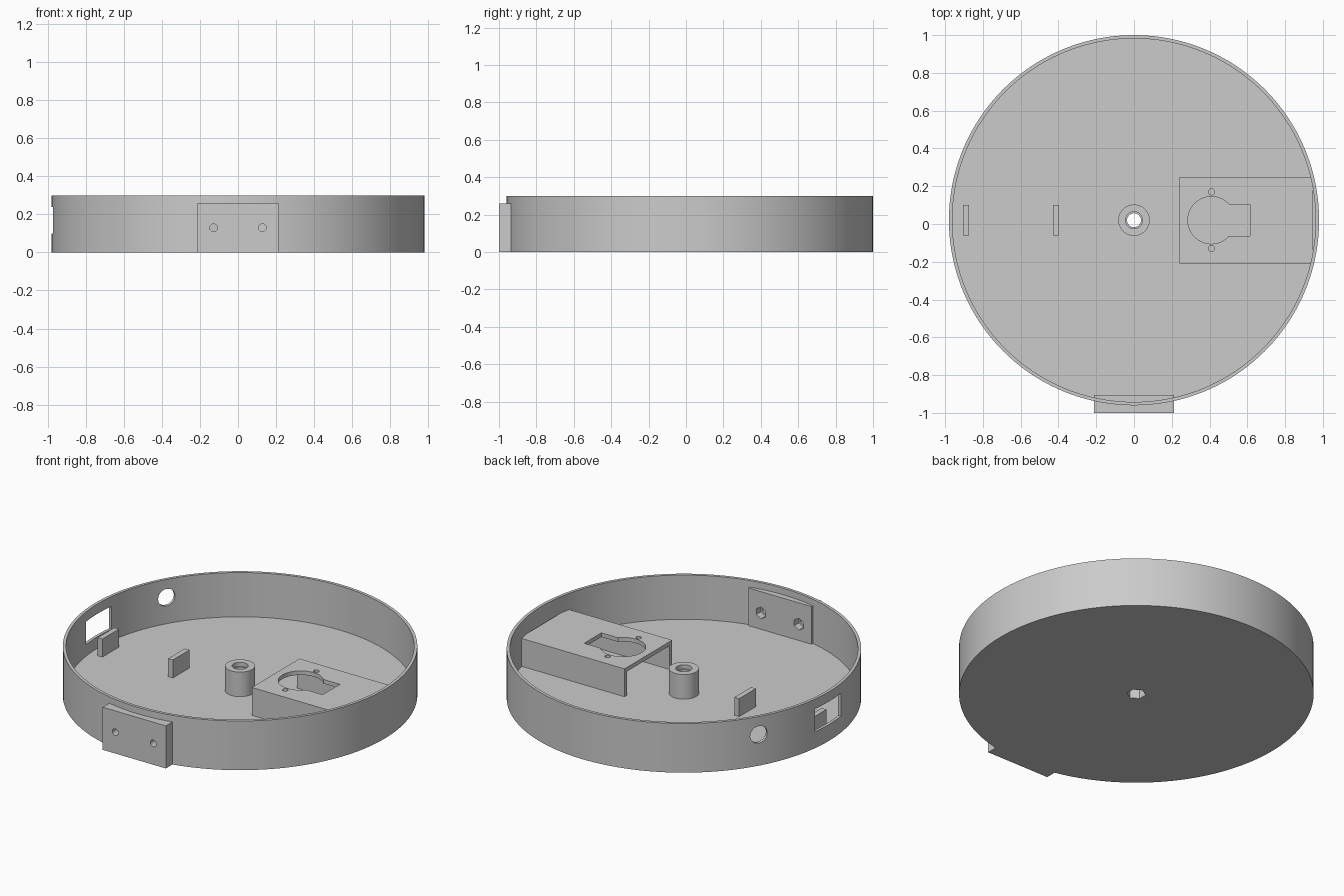
import bpy, math
from mathutils import Matrix, Vector

cube = bpy.data.objects.get("Cube")
if cube:
    bpy.data.objects.remove(cube, do_unlink=True)

grey = bpy.data.materials.new("plain_grey")
grey.use_nodes = True
colour = (0.6, 0.6, 0.6, 1)
grey.diffuse_color = colour
grey.node_tree.nodes["Principled BSDF"].inputs["Base Color"].default_value = colour

CY = 0.02          # centre of the round tray
R_OUT, R_IN = 0.98, 0.962
HEIGHT, FLOOR = 0.30, 0.03


def finish(ob, name):
    ob.name = ob.data.name = name
    ob.data.materials.clear()
    ob.data.materials.append(grey)
    return ob


def box(name, x, y, z):
    """Box from (min, max) pairs."""
    bpy.ops.mesh.primitive_cube_add(size=1)
    ob = bpy.context.object
    lo, hi = Vector((x[0], y[0], z[0])), Vector((x[1], y[1], z[1]))
    ob.data.transform(Matrix.Translation((lo + hi) / 2) @ Matrix.Diagonal((*(hi - lo), 1)))
    return finish(ob, name)


def cyl(name, r, start, end, sides=48, turn=0.0):
    """Cylinder or prism running between two points."""
    start, end = Vector(start), Vector(end)
    axis = end - start
    bpy.ops.mesh.primitive_cylinder_add(vertices=sides, radius=r, depth=axis.length)
    ob = bpy.context.object
    aim = Vector((0, 0, 1)).rotation_difference(axis).to_matrix().to_4x4()
    ob.data.transform(Matrix.Translation((start + end) / 2) @ aim @ Matrix.Rotation(turn, 4, 'Z'))
    return finish(ob, name)


def cut(targets, cutter, operation='DIFFERENCE'):
    """Apply one boolean to every target, then drop the cutter."""
    cutter.hide_render = True
    for ob in targets:
        bpy.context.view_layer.objects.active = ob
        mod = ob.modifiers.new("cut", 'BOOLEAN')
        mod.operation, mod.object, mod.solver = operation, cutter, 'EXACT'
        bpy.ops.object.modifier_apply(modifier=mod.name)
    bpy.data.objects.remove(cutter, do_unlink=True)


# Round tray with a floor and a thin rim
tray = cyl("tray", R_OUT, (0, CY, 0), (0, CY, HEIGHT), 160)
cut([tray], cyl("cavity", R_IN, (0, CY, FLOOR), (0, CY, HEIGHT + 0.1), 160))

# Rectangular window and round cable hole in the rim
cut([tray], box("window", (-1.1, -0.92), (CY - 0.125, CY + 0.125), (0.10, 0.24)))
a = math.radians(150)
way = Vector((math.cos(a), math.sin(a), 0))
hole = Vector((0, CY, 0.19))
cut([tray], cyl("cable_hole", 0.052, hole + way * 0.85, hole + way * 1.1))

# Front mounting block with two screw holes and hexagonal nut pockets
block = box("mounting_block", (-0.213, 0.213), (-1, -0.905), (0, 0.26))
for x in (-0.128, 0.128):
    cut([tray, block], cyl("screw_hole", 0.02, (x, -1.1, 0.13), (x, -0.8, 0.13), 32))
    cut([tray, block], cyl("nut_pocket", 0.036, (x, -0.95, 0.13), (x, -0.8, 0.13), 6))

# Central hub: bore, shallow top recess and hexagonal pocket below
hub = cyl("hub", 0.083, (0, CY, 0.02), (0, CY, 0.18), 64)
cut([tray, hub], cyl("bore", 0.037, (0, CY, -0.1), (0, CY, 0.4)))
cut([hub], cyl("recess", 0.045, (0, CY, 0.155), (0, CY, 0.4)))
cut([tray, hub], cyl("hex_pocket", 0.053, (0, CY, -0.1), (0, CY, 0.06), 6))

# Two upright tabs
tabs = [box(name, (x - 0.016, x + 0.016), (CY - 0.08, CY + 0.08), (0.02, 0.14))
        for name, x in (("outer_tab", -0.889), ("inner_tab", -0.413))]

# Bridge open underneath, with a keyhole opening and two pilot holes
bridge = box("bridge", (0.24, 0.947), (CY - 0.23, CY + 0.23), (0.02, 0.20))
cut([bridge], box("tunnel", (0.1, 1.1), (CY - 0.205, CY + 0.205), (-0.1, 0.175)))
cut([bridge], cyl("round_opening", 0.125, (0.41, CY, 0.1), (0.41, CY, 0.3), 64))
cut([bridge], box("slot", (0.41, 0.615), (CY - 0.083, CY + 0.083), (0.1, 0.3)))
for side in (-1, 1):
    y = CY + side * 0.15
    cut([bridge], cyl("pilot_hole", 0.016, (0.41, y, 0.1), (0.41, y, 0.3), 24))

# Smooth the round walls and keep the edges crisp
for ob in [tray, block, hub, bridge] + tabs:
    bpy.ops.object.select_all(action='DESELECT')
    ob.select_set(True)
    bpy.context.view_layer.objects.active = ob
    bpy.ops.object.shade_smooth_by_angle(angle=math.radians(30))
